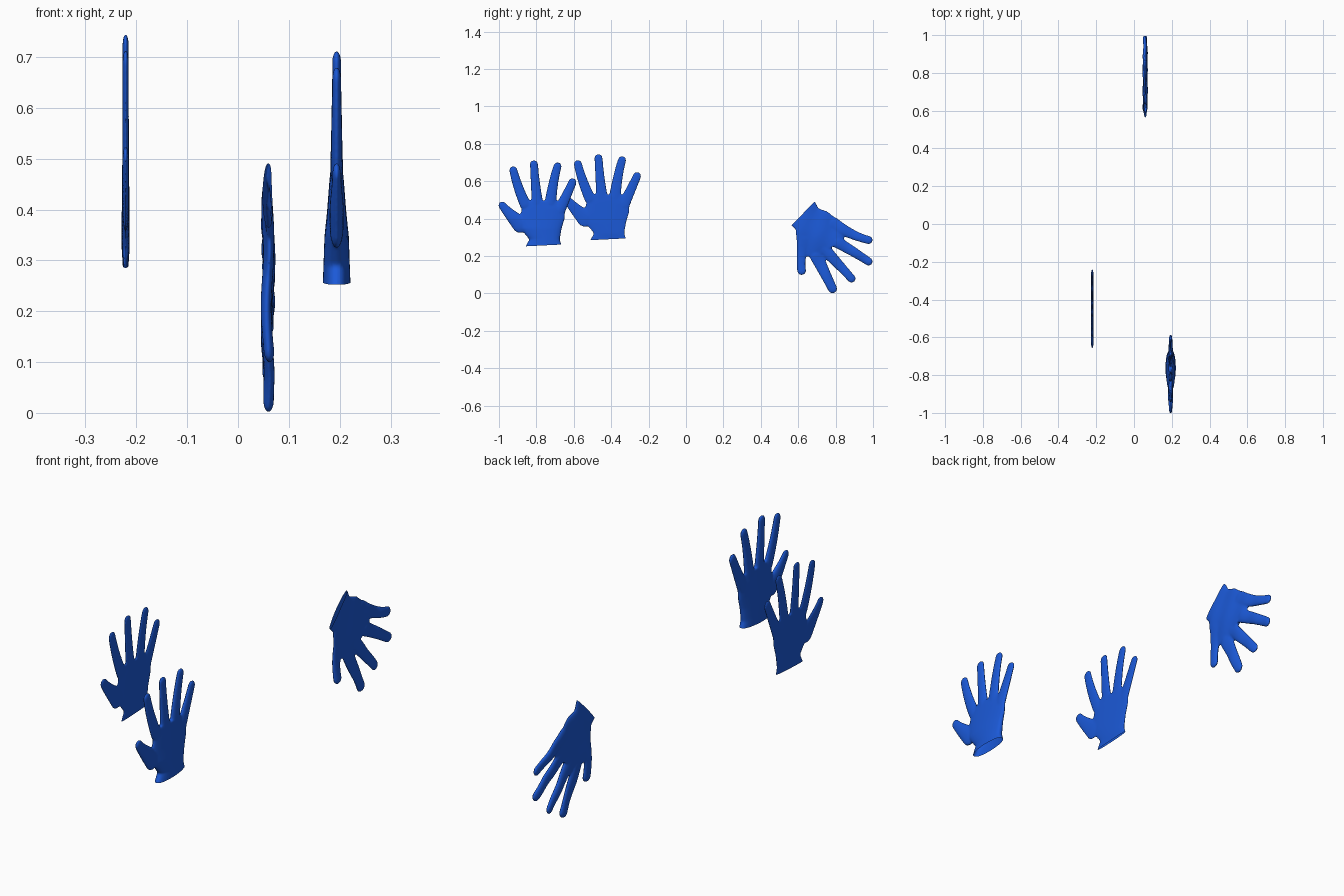
import bpy, bmesh, math
from mathutils import Vector, Matrix

if "Cube" in bpy.data.objects:
    bpy.data.objects.remove(bpy.data.objects["Cube"])

blue = bpy.data.materials.new("blue_rubber")
blue.diffuse_color = (0.011, 0.1, 0.68, 1)
blue.use_nodes = True
blue.node_tree.nodes["Principled BSDF"].inputs["Base Color"].default_value = blue.diffuse_color

# Fingers: (y, z, radius) at tip, middle, base. Palm rows: (y, z) thumb side, (y, z) little-finger side
UP_FINGERS = [
    [(-.217, .214, .021), (-.18, .171, .029), (-.12, .112, .045)],
    [(-.158, .401, .022), (-.131, .31, .026), (-.094, .219, .03)],
    [(-.048, .433, .022), (-.04, .332, .025), (-.03, .225, .032)],
    [(.078, .422, .022), (.056, .332, .026), (.04, .225, .032)],
    [(.158, .337, .022), (.126, .267, .026), (.088, .187, .032)]]
UP_PALM = [(-.096, -.02, .108, -.02), (-.09, 0, .1, 0), (-.072, .032, .09, .032),
           (-.12, .09, .1, .09), (-.125, .14, .115, .14), (-.112, .2, .12, .195),
           (-.1, .24, .09, .235)]
DOWN_FINGERS = [
    [(.618, .123, .024), (.618, .209, .027), (.639, .289, .045)],
    [(.783, .026, .025), (.746, .102, .029), (.698, .198, .036)],
    [(.885, .08, .022), (.821, .15, .026), (.741, .235, .034)],
    [(.976, .171, .022), (.896, .222, .026), (.81, .273, .032)],
    [(.976, .286, .022), (.89, .316, .026), (.789, .369, .038)]]
DOWN_PALM = [(.543, .385, .676, .503), (.559, .369, .693, .487), (.586, .342, .709, .455),
             (.591, .278, .757, .438), (.607, .225, .81, .396), (.644, .198, .837, .337),
             (.69, .19, .845, .29)]


def add_finger(bm, pts, cap, steps=26):
    """Tapered, curved finger swept with spheres through three points."""
    a, b, c = (Vector(p) for p in pts)
    for i in range(steps + 1):
        t = i / steps
        y, z, r = a * (2 * (t - .5) * (t - 1)) + b * (4 * t * (1 - t)) + c * (2 * t * (t - .5))
        m = Matrix.Translation((0, y, z)) @ Matrix.Diagonal((min(r, cap), r, r, 1))
        bmesh.ops.create_uvsphere(bm, u_segments=16, v_segments=10, radius=1, matrix=m)


def add_palm(bm, rows, thick, n=28):
    """Loft of rounded cross-sections from cuff to knuckles."""
    rings = []
    for (y0, z0, y1, z1), t in zip(rows, thick):
        a, b = Vector((0, y0, z0)), Vector((0, y1, z1))
        ring = []
        for k in range(n):
            ang = 2 * math.pi * k / n
            s = math.sin(ang)
            p = (a + b) / 2 + (b - a) / 2 * math.cos(ang)
            p.x = t * math.copysign(abs(s) ** .8, s)
            ring.append(bm.verts.new(p))
        rings.append(ring)
    faces = [bm.faces.new(rings[0]), bm.faces.new(rings[-1])]
    for r, q in zip(rings, rings[1:]):
        faces += [bm.faces.new((r[k], r[(k + 1) % n], q[(k + 1) % n], q[k])) for k in range(n)]
    bmesh.ops.recalc_face_normals(bm, faces=faces)


def make_glove(name, fingers, rows, thick, flat, loc, cap=.03, wave=0):
    bm = bmesh.new()
    add_palm(bm, rows, thick)
    for f in fingers:
        add_finger(bm, f, cap)
    me = bpy.data.meshes.new(name)
    bm.to_mesh(me)
    bm.free()
    ob = bpy.data.objects.new(name, me)
    bpy.context.collection.objects.link(ob)
    # Fuse the parts into one smooth skin
    rm = ob.modifiers.new("fuse", 'REMESH')
    rm.mode, rm.voxel_size = 'VOXEL', .005
    sm = ob.modifiers.new("soften", 'SMOOTH')
    sm.factor, sm.iterations = .5, 6
    dg = bpy.context.evaluated_depsgraph_get()
    skin = bpy.data.meshes.new_from_object(ob.evaluated_get(dg))
    ob.modifiers.clear()
    ob.data = skin
    bm = bmesh.new()
    bm.from_mesh(skin)
    # Cut the cuff open
    mid = [Vector((0, (r[0] + r[2]) / 2, (r[1] + r[3]) / 2)) for r in rows[:2]]
    bmesh.ops.bisect_plane(bm, geom=bm.verts[:] + bm.edges[:] + bm.faces[:], plane_co=mid[1],
                           plane_no=mid[0] - mid[1], clear_outer=True)
    # Flatten, with gentle creases where wanted
    for v in bm.verts:
        v.co.x = v.co.x * flat + wave * (math.sin(26 * v.co.z + 9 * v.co.y)
                                         + .5 * math.sin(55 * v.co.y - 20 * v.co.z))
    for f in bm.faces:
        f.smooth = True
    bm.to_mesh(skin)
    bm.free()
    skin.materials.clear()
    skin.materials.append(blue)
    ob.location = loc
    return ob


make_glove("flat_glove", UP_FINGERS, UP_PALM, (.02, .02, .028, .028, .026, .024, .02),
           .28, (-.221, -.42, .29), cap=.023)
make_glove("open_glove", UP_FINGERS, UP_PALM, (.074, .068, .065, .06, .047, .036, .026),
           .4, (.194, -.765, .257), cap=.035)
make_glove("drooping_glove", DOWN_FINGERS, DOWN_PALM, (.02, .02, .022, .024, .024, .023, .021),
           .45, (.059, 0, 0), cap=.024, wave=.0025)
